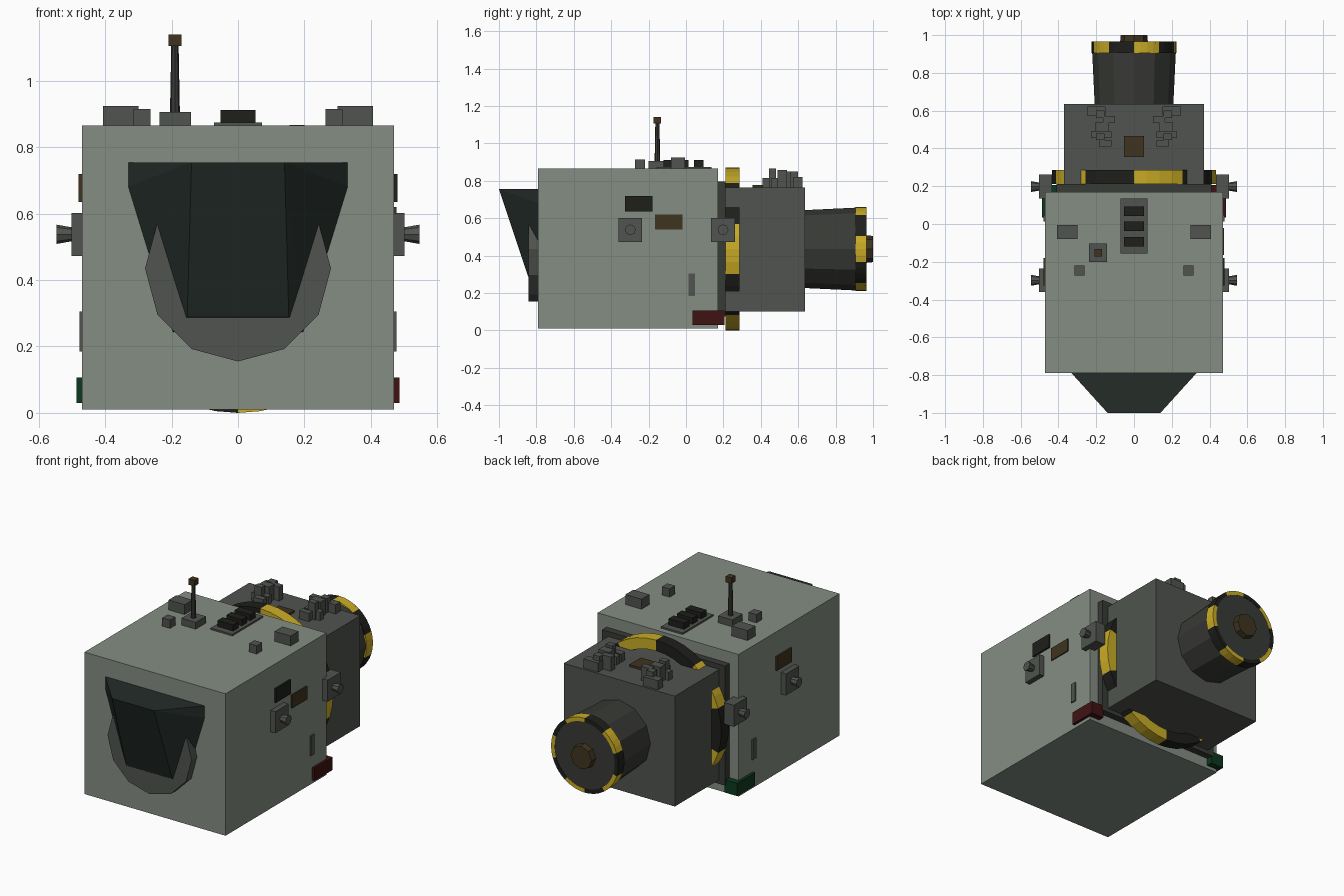
import bpy, bmesh
from math import cos, sin, radians
from mathutils import Vector, Matrix

if "Cube" in bpy.data.objects:
    bpy.data.objects.remove(bpy.data.objects["Cube"])


def material(name, r, g, b):
    m = bpy.data.materials.new(name)
    m.diffuse_color = (r, g, b, 1)
    m.use_nodes = True
    m.node_tree.nodes["Principled BSDF"].inputs["Base Color"].default_value = m.diffuse_color
    return m


HULL = material("hull_paint", 0.23, 0.27, 0.225)
GREY = material("dark_grey", 0.08, 0.088, 0.077)
DARK = material("charcoal", 0.04, 0.043, 0.037)
BLACK = material("black", 0.013, 0.013, 0.011)
GLASS = material("canopy_dark", 0.018, 0.026, 0.022)
YELLOW = material("hazard_yellow", 0.6, 0.42, 0.02)
BROWN = material("rust_brown", 0.05, 0.033, 0.014)
RED = material("red_light", 0.05, 0.006, 0.006)
GREEN = material("green_light", 0.004, 0.04, 0.013)


def finish(bm, name, mat):
    bmesh.ops.recalc_face_normals(bm, faces=bm.faces[:])
    me = bpy.data.meshes.new(name)
    bm.to_mesh(me)
    bm.free()
    me.materials.append(mat)
    ob = bpy.data.objects.new(name, me)
    bpy.context.collection.objects.link(ob)
    return ob


def box(name, x, y, z, mat):
    """Box from (min, max) ranges."""
    bm = bmesh.new()
    size = [r[1] - r[0] for r in (x, y, z)]
    mid = [(r[0] + r[1]) / 2 for r in (x, y, z)]
    bmesh.ops.create_cube(bm, size=1, matrix=Matrix.Translation(mid) @ Matrix.Diagonal((*size, 1)))
    return finish(bm, name, mat)


def pair(name, x, y, z, mat):
    """The same box on both sides."""
    box(name + "_right", x, y, z, mat)
    box(name + "_left", (-x[1], -x[0]), y, z, mat)


def cone(name, start, end, r1, r2, sides, mat):
    """Capped cone between two points."""
    a, b = Vector(start), Vector(end)
    rot = Vector((0, 0, 1)).rotation_difference(b - a).to_matrix().to_4x4()
    bm = bmesh.new()
    bmesh.ops.create_cone(bm, cap_ends=True, segments=sides, radius1=r1, radius2=r2,
                          depth=(b - a).length, matrix=Matrix.Translation((a + b) / 2) @ rot)
    return finish(bm, name, mat)


def hazard_ring(name, y0, y1, outer, inner, zc):
    """Ring of ten alternating yellow and black arc segments."""
    for parity, mat in ((0, YELLOW), (1, BLACK)):
        bm = bmesh.new()
        for seg in range(parity, 10, 2):
            rings = []
            for k in range(5):
                a = radians(seg * 36 - 18 + k * 9)
                rings.append([bm.verts.new((r * cos(a), y, zc + r * sin(a)))
                              for r, y in ((outer, y0), (outer, y1), (inner, y1), (inner, y0))])
            for p, q in zip(rings, rings[1:]):
                for j in range(4):
                    n = (j + 1) % 4
                    bm.faces.new((p[j], p[n], q[n], q[j]))
            bm.faces.new(rings[0])
            bm.faces.new(rings[-1])
        finish(bm, name + ("_black" if parity else "_yellow"), mat)


ZC = 0.435

# Main bodies
box("main_hull", (-.47, .47), (-.79, .17), (.01, .865), HULL)
box("joint_plate", (-.41, .41), (.165, .212), (.075, .795), DARK)
box("engine_block", (-.37, .37), (.2, .635), (.1, .765), GREY)
hazard_ring("joint_ring", .212, .285, .435, .37, ZC)

# Engine nozzle
cone("nozzle", (0, .63, ZC), (0, .963, ZC), .208, .224, 12, DARK)
hazard_ring("nozzle_band", .905, .965, .224, .2, ZC)
cone("nozzle_hub", (0, .95, ZC), (0, 1.0, ZC), .075, .07, 8, BROWN)

# Front canopy over a round collar
cone("canopy_collar", (0, -.78, ZC), (0, -.842, ZC), .28, .28, 12, GREY)
bm = bmesh.new()
for s in (-1, 1):
    for x, y, z in ((.335, -.785, .755), (.335, -.785, .68), (.2, -.785, .24),
                    (.14, -1.0, .755), (.153, -.845, .29)):
        bm.verts.new((s * x, y, z))
bmesh.ops.convex_hull(bm, input=bm.verts[:])
bmesh.ops.dissolve_limit(bm, angle_limit=radians(1), verts=bm.verts[:], edges=bm.edges[:])
finish(bm, "canopy", GLASS)

# Side thrusters
for s, side in ((1, "right"), (-1, "left")):
    for y, place in ((-.298, "front"), (.198, "rear")):
        name = f"thruster_{place}_{side}"
        inner = .435 if place == "rear" else .465
        box(name + "_base", tuple(sorted((s * inner, s * .502))), (y - .063, y + .063), (.472, .602), GREY)
        cone(name + "_nozzle", (s * .495, y, .538), (s * .546, y, .538), .02, .029, 8, GREY)

# Side panels, handles and corner lights
box("side_panel_black", (.46, .48), (-.325, -.18), (.635, .72), BLACK)
box("side_panel_brown_right", (.46, .477), (-.165, -.02), (.54, .62), BROWN)
box("side_panel_brown_left", (-.48, -.46), (-.325, -.18), (.635, .72), BROWN)
pair("side_handle", (.46, .478), (.013, .047), (.185, .305), GREY)
box("corner_light_red", (.4, .486), (.035, .207), (.03, .107), RED)
box("corner_light_green", (-.486, -.4), (.035, .207), (.03, .107), GREEN)

# Roof fittings
box("roof_vent_plate", (-.072, .072), (-.157, .135), (.86, .875), GREY)
for i, y in enumerate((-.095, -.012, .068)):
    box(f"roof_vent_slat_{i}", (-.052, .052), (y - .025, y + .025), (.87, .912), BLACK)
pair("roof_pad", (.3, .407), (-.08, -.005), (.86, .925), GREY)
pair("roof_block", (.263, .315), (-.272, -.22), (.86, .915), GREY)

# Antenna
box("antenna_base", (-.237, -.142), (-.2, -.103), (.86, .906), GREY)
cone("antenna_mast", (-.19, -.153, .9), (-.19, -.153, 1.11), .015, .011, 8, DARK)
box("antenna_tip", (-.21, -.17), (-.173, -.133), (1.105, 1.14), BROWN)

# Machinery on top of the engine block
box("engine_hatch", (-.052, .052), (.355, .465), (.76, .778), BROWN)
blocks = (((.15, .248), (.575, .622), .82), ((.155, .2), (.56, .6), .85),
          ((.1, .165), (.535, .572), .85), ((.135, .205), (.49, .54), .857),
          ((.155, .2), (.445, .48), .867), ((.12, .228), (.455, .49), .815),
          ((.12, .185), (.41, .445), .815))
for i, (x, y, top) in enumerate(blocks):
    pair(f"engine_block_fitting_{i}", x, y, (.76, top), GREY)
